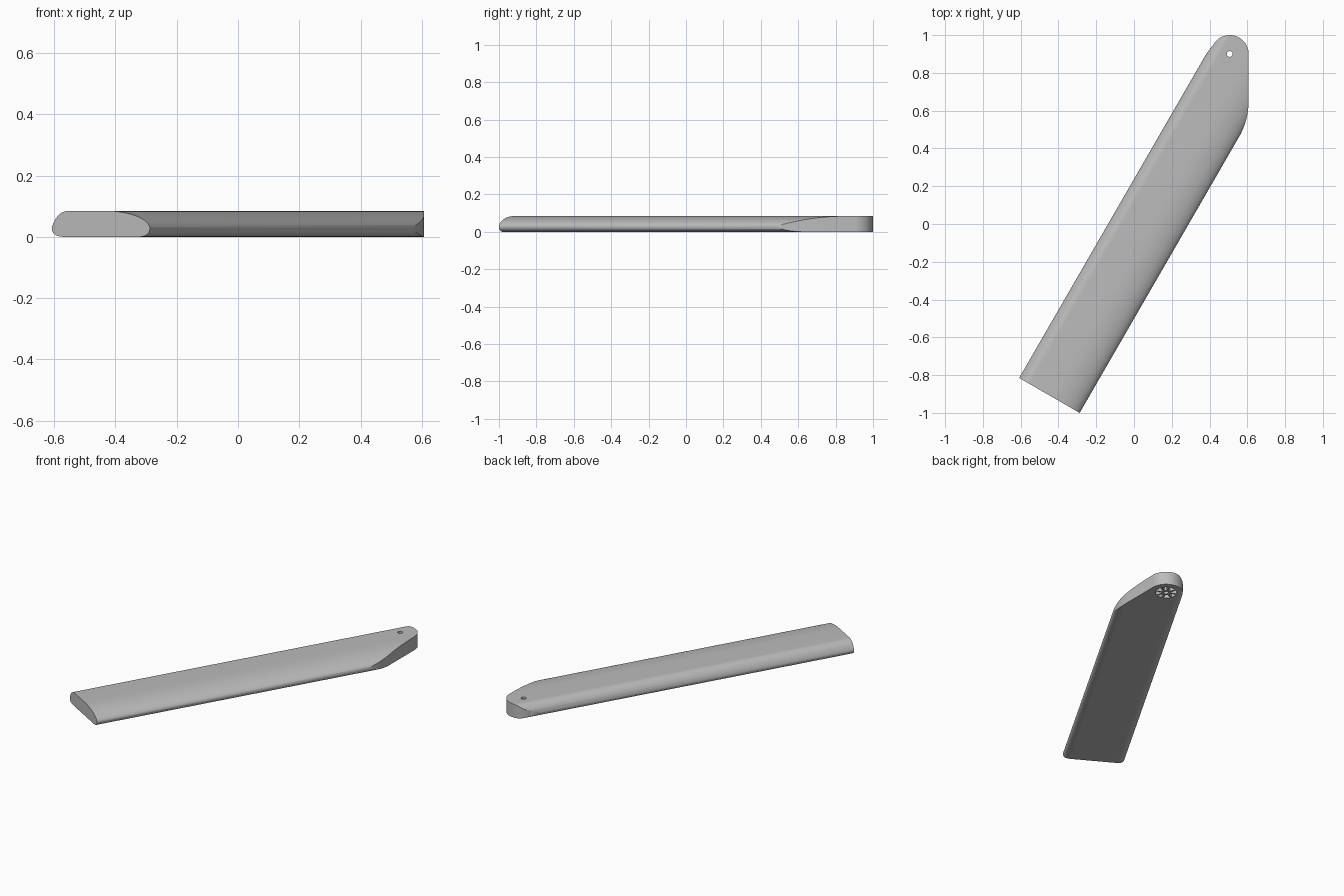
import bpy, bmesh
from math import sin, cos, pi, radians
from mathutils import Vector

cube = bpy.data.objects.get("Cube")
if cube:
    bpy.data.objects.remove(cube, do_unlink=True)

grey = bpy.data.materials.new("light grey plastic")
grey.use_nodes = True
grey.diffuse_color = (0.5, 0.5, 0.5, 1)
grey.node_tree.nodes["Principled BSDF"].inputs["Base Color"].default_value = (0.5, 0.5, 0.5, 1)

# Blade frame: span runs root to tip, chord runs leading to trailing edge
ROOT = Vector((-0.608, -0.815, 0))
SPAN = Vector((0.5, 0.866, 0))
CHORD = Vector((0.866, -0.5, 0))
PIVOT = Vector((0.507, 0.9, 0))
TIP_RADIUS = 0.1


def on_blade(u, v):
    return ROOT + SPAN * u + CHORD * v


def bezier(points, steps=12):
    """Points on a bezier curve of any degree, without the last one."""
    result = []
    for i in range(steps):
        pts = [Vector(p) for p in points]
        while len(pts) > 1:
            pts = [a.lerp(b, i / steps) for a, b in zip(pts, pts[1:])]
        result.append(pts[0])
    return result


def prism(name, loop, sweep):
    bm = bmesh.new()
    face = bm.faces.new([bm.verts.new(p) for p in loop])
    grown = bmesh.ops.extrude_face_region(bm, geom=[face], use_keep_orig=True)
    top = [g for g in grown["geom"] if isinstance(g, bmesh.types.BMVert)]
    bmesh.ops.translate(bm, vec=sweep, verts=top)
    bmesh.ops.recalc_face_normals(bm, faces=bm.faces)
    mesh = bpy.data.meshes.new(name)
    bm.to_mesh(mesh)
    bm.free()
    mesh.materials.append(grey)
    obj = bpy.data.objects.new(name, mesh)
    bpy.context.collection.objects.link(obj)
    return obj


def arc(radius, start, end, steps, z):
    angles = [start + (end - start) * i / steps for i in range(steps + 1)]
    return [PIVOT + Vector((radius * cos(a), radius * sin(a), z)) for a in angles]


# Aerofoil section as (chord, height), swept along the span
section = (bezier([(0, 0.03), (0.02, 0.085), (0.065, 0.085)])
           + bezier([(0.065, 0.085), (0.2, 0.085)], 1)
           + bezier([(0.2, 0.085), (0.28, 0.085), (0.36, 0.065), (0.37, 0.03)], 18)
           + bezier([(0.37, 0.03), (0.37, 0), (0.325, 0)])
           + bezier([(0.325, 0), (0.05, 0)], 1)
           + bezier([(0.05, 0), (0, 0), (0, 0.03)]))
blade = prism("blade", [on_blade(0, v) + Vector((0, 0, z)) for v, z in section], SPAN * 2.4)

# Plan outline that trims the tip: round end, straight side and blended corner
DOWN = Vector((0, 0, -0.1))
side_x = PIVOT.x + TIP_RADIUS
outline = arc(TIP_RADIUS, 0, radians(150), 30, 0)
outline += [on_blade(1.9, -0.01), on_blade(-0.1, -0.1), on_blade(-0.1, 0.5), on_blade(1.6, 0.42)]
outline += bezier([(0.558, 0.464, 0), (side_x, 0.552, 0), (side_x, 0.655, 0)])
outline += [Vector((side_x, 0.655, 0))]
trim = prism("tip_outline_cutter", [p + DOWN for p in outline], Vector((0, 0, 0.3)))

# Through hole at the pivot
hole = prism("pivot_hole_cutter", arc(0.015, 0, 2 * pi, 24, -0.1)[:-1], Vector((0, 0, 0.3)))
cutters = [(trim, 'INTERSECT'), (hole, 'DIFFERENCE')]

# Ring of wedge pockets under the pivot, leaving spokes between them
POCKETS = 8
for i in range(POCKETS):
    mid = 2 * pi * i / POCKETS
    inner = arc(0.028, mid + 0.24, mid - 0.24, 4, -0.02)
    outer = arc(0.064, mid - 0.33, mid + 0.33, 6, -0.02)
    cutters.append((prism("pocket_cutter", inner + outer, Vector((0, 0, 0.05))), 'DIFFERENCE'))

for cutter, operation in cutters:
    cutter.hide_render = True
    mod = blade.modifiers.new(cutter.name, 'BOOLEAN')
    mod.object = cutter
    mod.operation = operation
    mod.solver = 'EXACT'

# Bake the cuts, then drop the cutters
bpy.context.view_layer.update()
graph = bpy.context.evaluated_depsgraph_get()
blade_mesh = bpy.data.meshes.new_from_object(blade.evaluated_get(graph))
blade.modifiers.clear()
blade.data = blade_mesh
for cutter, _ in cutters:
    bpy.data.objects.remove(cutter, do_unlink=True)

bpy.ops.object.select_all(action='DESELECT')
blade.select_set(True)
bpy.context.view_layer.objects.active = blade
bpy.ops.object.shade_smooth_by_angle(angle=radians(30))
